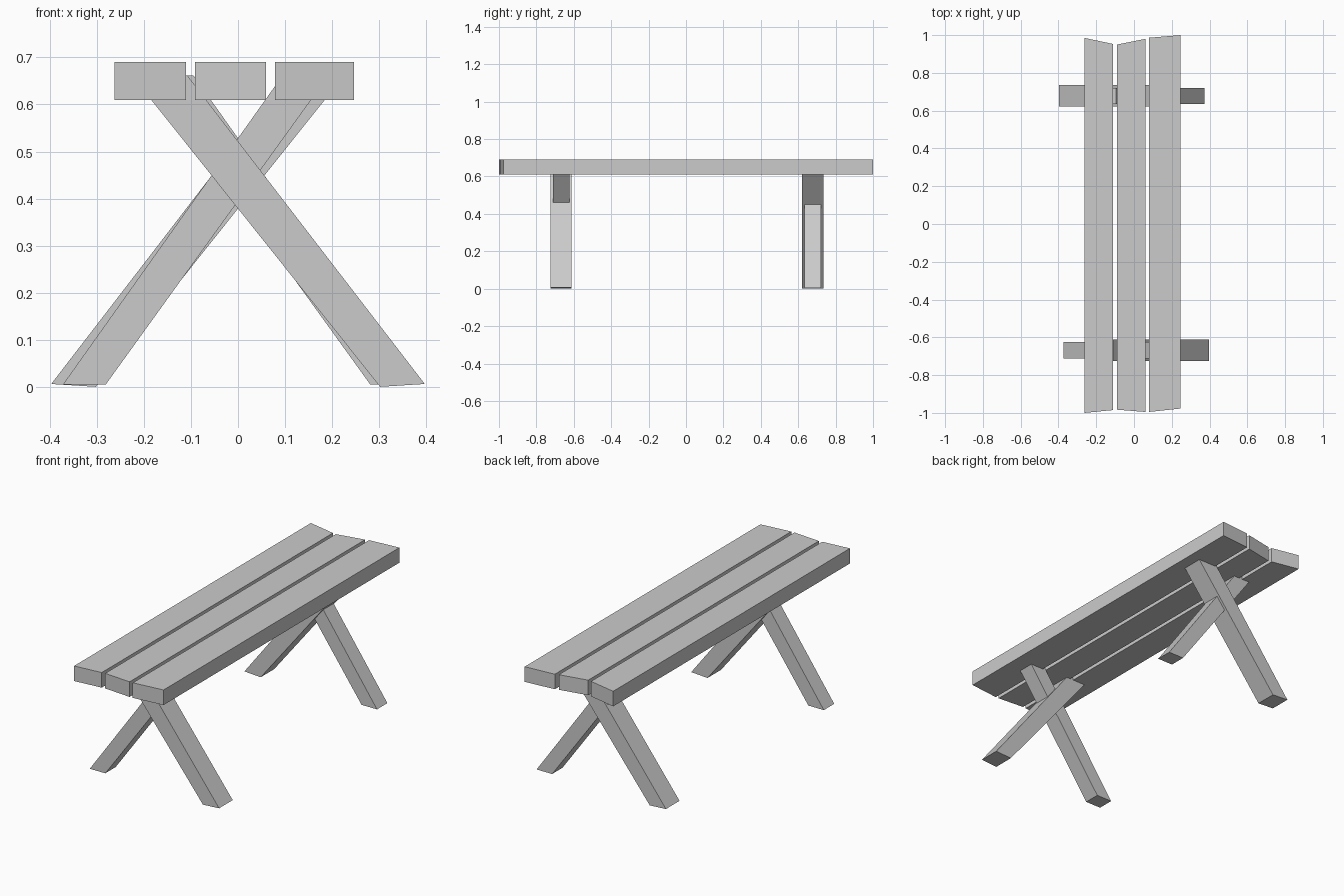
import bpy, bmesh
from mathutils import Matrix, Vector

if "Cube" in bpy.data.objects:
    bpy.data.objects.remove(bpy.data.objects["Cube"])


def prism(name, profile, offset, matrix=None):
    """Extrude a flat polygon along an offset vector."""
    bm = bmesh.new()
    face = bm.faces.new([bm.verts.new(p) for p in profile])
    ext = bmesh.ops.extrude_face_region(bm, geom=[face])
    verts = [g for g in ext["geom"] if isinstance(g, bmesh.types.BMVert)]
    bmesh.ops.translate(bm, verts=verts, vec=Vector(offset))
    if matrix:
        bm.transform(matrix)
    bmesh.ops.recalc_face_normals(bm, faces=bm.faces)
    mesh = bpy.data.meshes.new(name)
    bm.to_mesh(mesh)
    bm.free()
    ob = bpy.data.objects.new(name, mesh)
    bpy.context.collection.objects.link(ob)
    return ob


# Seat planks with roughly sawn ends: x0, x1, front y at x0/x1, back y at x0/x1
planks = [
    ("left", -0.262, -0.110, -1.0, -0.985, 0.985, 0.953),
    ("middle", -0.091, 0.060, -0.983, -0.995, 0.950, 0.980),
    ("right", 0.079, 0.247, -0.995, -0.977, 0.986, 1.0),
]
for side, x0, x1, f0, f1, b0, b1 in planks:
    outline = [(x0, f0, 0.61), (x1, f1, 0.61), (x1, b1, 0.61), (x0, b0, 0.61)]
    prism("seat_plank_" + side, outline, (0, 0, 0.08))

# Crossed legs as side profiles (x, z); the back pair is the front pair turned around
wide_leg = [(0.302, 0.0), (0.397, 0.006), (-0.108, 0.662), (-0.226, 0.662)]
narrow_leg = [(-0.372, 0.005), (-0.281, 0.005), (0.193, 0.662), (0.095, 0.662)]
turn = Matrix.Translation((0, 0.01, 0)) @ Matrix.Diagonal((-1, -1, 1, 1))
for end, matrix in (("front", None), ("back", turn)):
    for kind, profile, y0, y1 in (("wide", wide_leg, -0.725, -0.611),
                                  ("narrow", narrow_leg, -0.711, -0.624)):
        prism(f"{end}_{kind}_leg", [(x, y0, z) for x, z in profile],
              (0, y1 - y0, 0), matrix)
